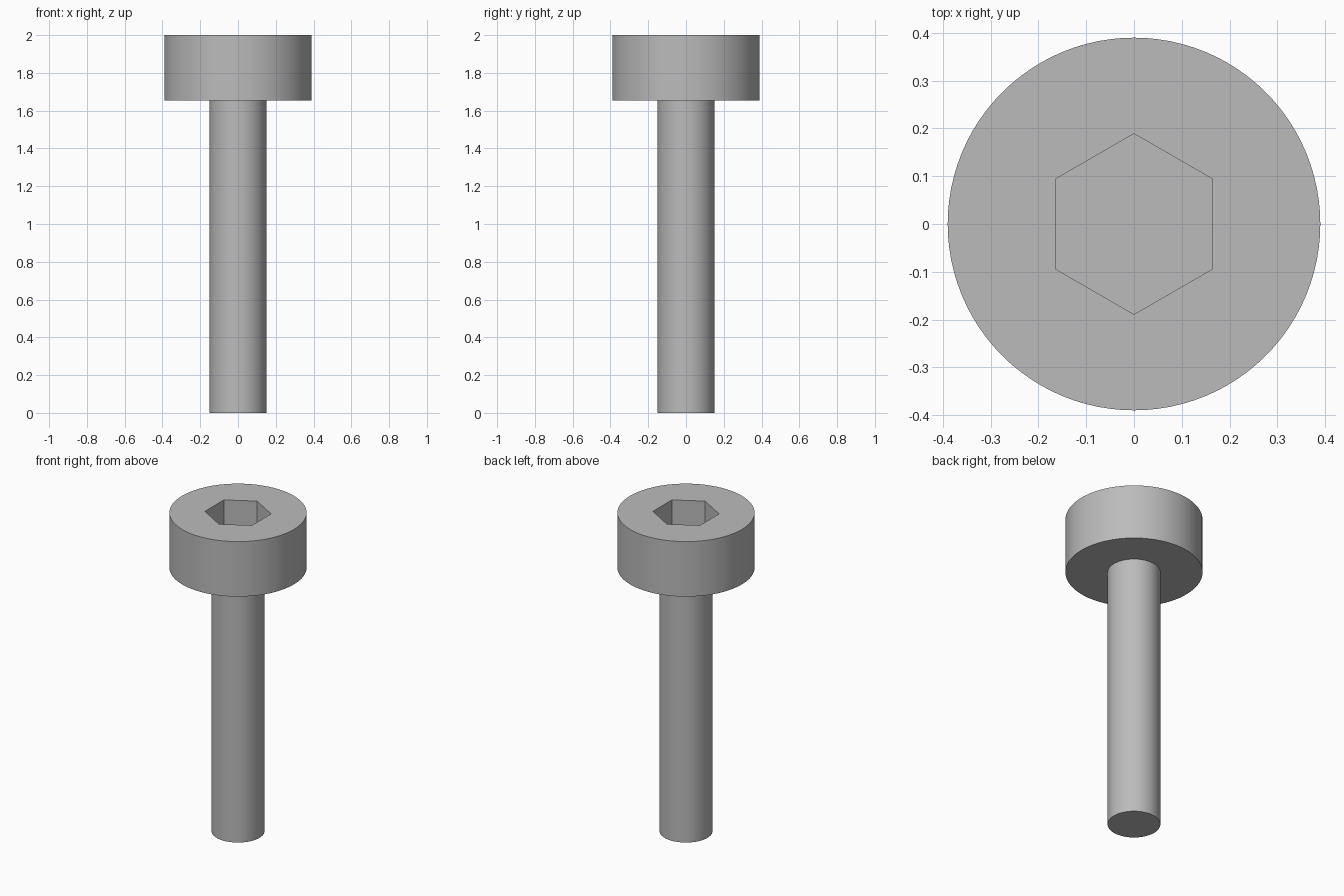
import bpy
import bmesh
from math import cos, sin, pi, radians

cube = bpy.data.objects.get("Cube")
if cube:
    bpy.data.objects.remove(cube, do_unlink=True)

SIDES = 96
HEAD_R, SHAFT_R, SOCKET_R = 0.39, 0.15, 0.189
TOP, HEAD_BASE, SOCKET_FLOOR = 2.0, 1.655, 1.8

steel = bpy.data.materials.new("grey steel")
steel.use_nodes = True
GREY = (0.5, 0.5, 0.5, 1)
steel.diffuse_color = GREY
steel.node_tree.nodes["Principled BSDF"].inputs["Base Color"].default_value = GREY


def ring(bm, radius, z, sides=SIDES):
    """Closed loop of vertices, the first one pointing to +y."""
    angles = [pi / 2 + 2 * pi * i / sides for i in range(sides)]
    return [bm.verts.new((radius * cos(a), radius * sin(a), z)) for a in angles]


def loop_edges(bm, verts):
    pairs = zip(verts, verts[1:] + verts[:1])
    return [bm.edges.get(p) or bm.edges.new(p) for p in pairs]


def wall(bm, lower, upper):
    for i in range(len(lower)):
        bm.faces.new((lower[i - 1], lower[i], upper[i], upper[i - 1]))


def annulus(bm, outer, inner):
    edges = loop_edges(bm, outer) + loop_edges(bm, inner)
    bmesh.ops.triangle_fill(bm, edges=edges, use_beauty=True)


bm = bmesh.new()

# Shaft with its flat tip
tip = ring(bm, SHAFT_R, 0)
neck = ring(bm, SHAFT_R, HEAD_BASE)
bm.faces.new(tip)
wall(bm, tip, neck)

# Cylindrical head
under = ring(bm, HEAD_R, HEAD_BASE)
crown = ring(bm, HEAD_R, TOP)
wall(bm, under, crown)
wall(bm, neck, under)

# Hexagonal socket sunk into the top
rim = ring(bm, SOCKET_R, TOP, 6)
floor = ring(bm, SOCKET_R, SOCKET_FLOOR, 6)
wall(bm, rim, floor)
bm.faces.new(floor)
annulus(bm, crown, rim)

bmesh.ops.recalc_face_normals(bm, faces=bm.faces)
mesh = bpy.data.meshes.new("socket_head_screw")
bm.to_mesh(mesh)
bm.free()
mesh.materials.append(steel)

screw = bpy.data.objects.new("socket_head_screw", mesh)
bpy.context.collection.objects.link(screw)
bpy.ops.object.select_all(action="DESELECT")
screw.select_set(True)
bpy.context.view_layer.objects.active = screw
bpy.ops.object.shade_smooth_by_angle(angle=radians(30))
